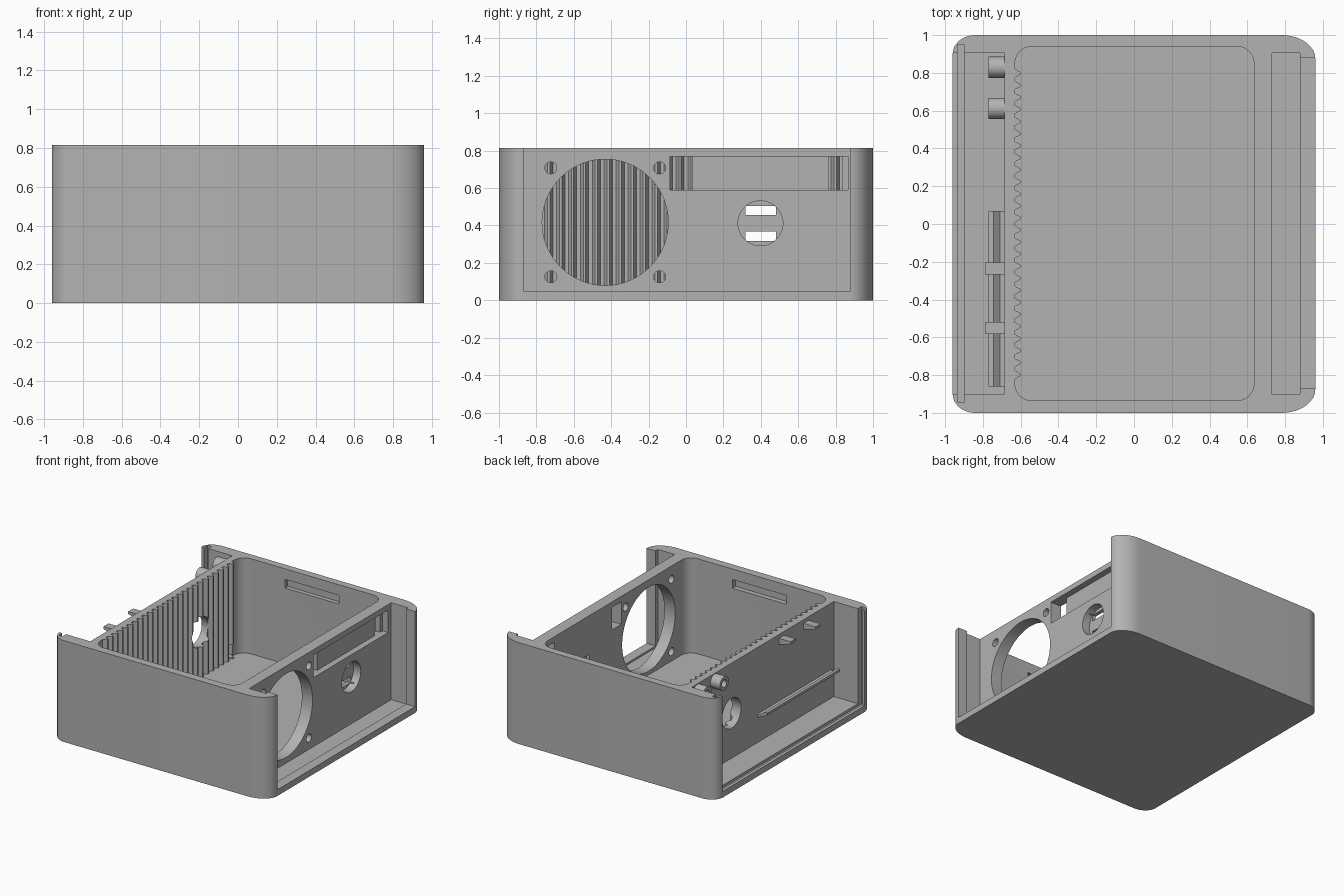
import bpy, bmesh
from math import sin, cos, pi
from mathutils import Vector

if "Cube" in bpy.data.objects:
    bpy.data.objects.remove(bpy.data.objects["Cube"], do_unlink=True)

grey = bpy.data.materials.new("plain grey")
grey.use_nodes = True
grey.diffuse_color = (0.45, 0.45, 0.45, 1)
grey.node_tree.nodes["Principled BSDF"].inputs["Base Color"].default_value = (0.45, 0.45, 0.45, 1)

H = 0.815      # body height
OVER = 1.0     # cutters rise past the open top


def prism(name, points, lo, hi, axis="z"):
    """Extrude a 2D outline along an axis: x takes (y, z), y takes (x, z), z takes (x, y)."""
    place = {"x": lambda a, b, t: (t, a, b),
             "y": lambda a, b, t: (a, t, b),
             "z": lambda a, b, t: (a, b, t)}[axis]
    bm = bmesh.new()
    rings = [[bm.verts.new(place(a, b, t)) for a, b in points] for t in (lo, hi)]
    for ring in rings:
        bm.faces.new(ring)
    n = len(points)
    for i in range(n):
        j = (i + 1) % n
        bm.faces.new((rings[0][i], rings[0][j], rings[1][j], rings[1][i]))
    bmesh.ops.recalc_face_normals(bm, faces=bm.faces)
    mesh = bpy.data.meshes.new(name)
    bm.to_mesh(mesh)
    bm.free()
    mesh.materials.append(grey)
    ob = bpy.data.objects.new(name, mesh)
    bpy.context.collection.objects.link(ob)
    return ob


def box(name, x0, x1, y0, y1, z0, z1):
    return prism(name, [(x0, y0), (x1, y0), (x1, y1), (x0, y1)], z0, z1)


def disc(a, b, r, n=48):
    return [(a + r * cos(2 * pi * i / n), b + r * sin(2 * pi * i / n)) for i in range(n)]


def arc(cx, cy, rx, ry, start, n=12):
    return [(cx + rx * cos(start + pi / 2 * i / n), cy + ry * sin(start + pi / 2 * i / n))
            for i in range(n + 1)]


def rounded(x0, x1, y0, y1, left, right):
    """Rounded rectangle, counter-clockwise from the right front corner."""
    (lx, ly), (rx, ry) = left, right
    return (arc(x1 - rx, y0 + ry, rx, ry, -pi / 2) + arc(x1 - rx, y1 - ry, rx, ry, 0)
            + arc(x0 + lx, y1 - ly, lx, ly, pi / 2) + arc(x0 + lx, y0 + ly, lx, ly, pi))


def smooth(ob):
    bpy.ops.object.select_all(action="DESELECT")
    ob.select_set(True)
    bpy.context.view_layer.objects.active = ob
    bpy.ops.object.shade_smooth_by_angle(angle=0.5)


def cut(body, cutter):
    cutter.hide_render = True
    bpy.context.view_layer.objects.active = body
    mod = body.modifiers.new("cut", "BOOLEAN")
    mod.operation, mod.solver, mod.object = "DIFFERENCE", "EXACT", cutter
    bpy.ops.object.modifier_apply(modifier=mod.name)
    bpy.data.objects.remove(cutter, do_unlink=True)


# Outer body
body = prism("enclosure_body", rounded(-0.96, 0.96, -1, 1, (0.12, 0.1), (0.18, 0.125)), 0, H)

# Main cavity, with vertical ribs along its right-hand wall
outline = rounded(-0.63, 0.635, -0.935, 0.94, (0.09, 0.09), (0.09, 0.09))
teeth, reach = 26, 0.83
pitch = 2 * reach / teeth
ribs = []
for i in range(teeth):
    top = reach - i * pitch
    ribs += [(-0.63, top - 0.15 * pitch), (-0.6, top - 0.4 * pitch),
             (-0.6, top - 0.6 * pitch), (-0.63, top - 0.85 * pitch)]
outline = outline[:39] + ribs + outline[39:]
cut(body, prism("cavity", outline, 0.05, OVER))

# Side bays with slots for the sliding covers
cut(body, box("bay_lip", 0.8, 1.1, -0.87, 0.88, 0.05, OVER))
cut(body, box("bay_inner", 0.73, 0.88, -0.9, 0.905, 0.035, OVER))
cut(body, box("right_bay", -1.1, -0.685, -0.9, 0.905, 0.05, OVER))
cut(body, box("cover_groove", -0.935, -0.9, -0.945, 0.95, 0.03, OVER))

# Fan opening and its screw holes
FY, FZ = -0.432, 0.417
cut(body, prism("fan_hole", disc(FY, FZ, 0.337, 72), 0.55, 0.8, "x"))
for sy in (-1, 1):
    for sz in (-1, 1):
        cut(body, prism("screw", disc(FY + sy * 0.291, FZ + sz * 0.291, 0.032, 24), 0.55, 0.8, "x"))

# Long pocket with a through opening near each end
cut(body, box("pocket", 0.68, 0.8, -0.085, 0.865, 0.59, 0.77))
for y0, y1 in ((-0.085, 0.035), (0.765, 0.835)):
    cut(body, box("pocket_end", 0.55, 0.75, y0, y1, 0.59, 0.77))

# Round socket with two slots, and the matching hole in the other wall
cut(body, prism("socket", disc(0.398, 0.412, 0.12), 0.665, 0.8, "x"))
for z in (0.343, 0.48):
    cut(body, box("socket_slot", 0.55, 0.7, 0.317, 0.48, z - 0.025, z + 0.025))
cut(body, prism("cable_hole", disc(0.398, 0.412, 0.12), -0.75, -0.55, "x"))
cut(body, box("cable_notch", -0.75, -0.55, 0.77, 0.83, 0.06, 0.16))

# Grip recesses in the front and back inner walls
for s in (-1, 1):
    y0, y1 = sorted((s * 0.9, s * 0.975))
    cut(body, box("grip", -0.24, 0.24, y0, y1, 0.66, 0.73))
smooth(body)

# Cable tubes on the right-hand wall
for name, y in (("back_cable_tube", 0.83), ("front_cable_tube", 0.612)):
    tube = prism(name, disc(y, 0.755, 0.056, 32), -0.77, -0.68, "x")
    cut(tube, prism("bore", disc(y, 0.755, 0.03, 24), -0.9, -0.69, "x"))
    smooth(tube)

# Board rail and the snap clips above it
prism("board_rail", [(-0.68, 0.25), (-0.77, 0.29), (-0.77, 0.31), (-0.745, 0.31),
                     (-0.71, 0.28), (-0.68, 0.28)], -0.86, 0.07, "y")
for name, y in (("back_clip", -0.235), ("front_clip", -0.55)):
    prism(name, [(-0.68, 0.735), (-0.79, 0.765), (-0.79, 0.785), (-0.68, 0.785)],
          y - 0.032, y + 0.032, "y")
